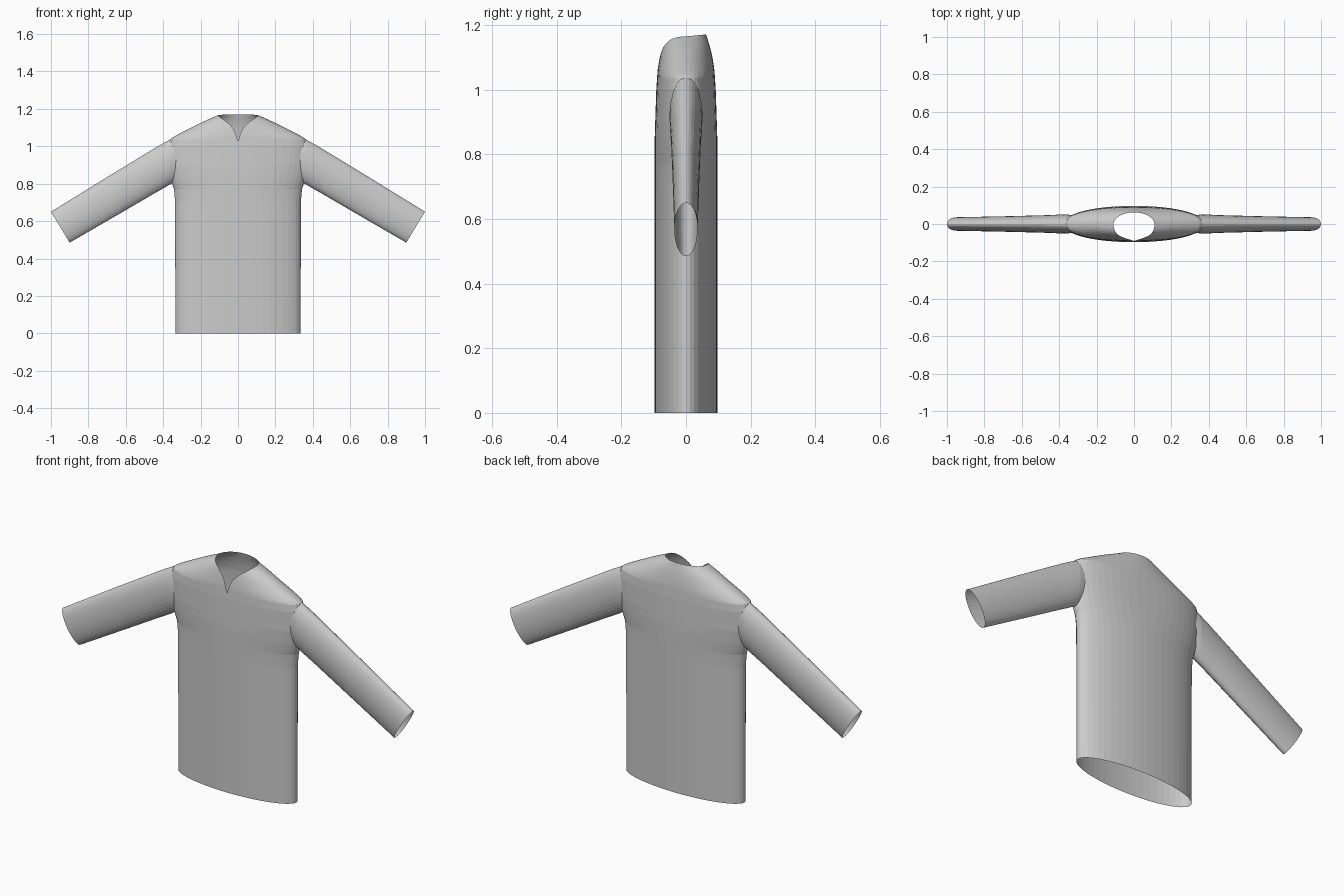
import bpy, bmesh
from math import sin, cos, pi, radians
from mathutils import Vector

cube = bpy.data.objects.get("Cube")
if cube:
    bpy.data.objects.remove(cube)

fabric = bpy.data.materials.new("grey fabric")
fabric.use_nodes = True
GREY = (0.6, 0.6, 0.6, 1)
fabric.diffuse_color = GREY
fabric.node_tree.nodes["Principled BSDF"].inputs["Base Color"].default_value = GREY

# Profiles by height: half width, half depth, roundness exponent, collar half opening
WIDTH = [(0, .335), (.7, .336), (.77, .342), (.82, .358), (.9, .372), (1, .374), (1.04, .362),
         (1.06, .328), (1.09, .27), (1.125, .2), (1.15, .145), (1.165, .11), (1.172, .105)]
DEPTH = [(0, .097), (.85, .097), (1, .092), (1.06, .088), (1.1, .082), (1.13, .075), (1.172, .062)]
ROUND = [(0, 2), (.75, 2), (.9, 2.2), (1.04, 2.2), (1.1, 2)]
COLLAR = [(1.025, 0), (1.06, .01), (1.09, .022), (1.11, .037), (1.13, .06), (1.165, .11)]


def sample(profile, z):
    """Linear interpolation along a profile."""
    if z <= profile[0][0]:
        return profile[0][1]
    for (a, p), (b, q) in zip(profile, profile[1:]):
        if z <= b:
            return p + (q - p) * (z - a) / (b - a)
    return profile[-1][1]


def body_point(angle, z):
    e = 2 / sample(ROUND, z)
    c, s = cos(angle), sin(angle)
    x = abs(c) ** e * (1 if c > 0 else -1) * sample(WIDTH, z)
    y = abs(s) ** e * (1 if s > 0 else -1) * sample(DEPTH, z)
    return Vector((x, y, z))


def neck_height(angle):
    """Height of the neckline: level at the back, dipping to a notch in front."""
    if sin(angle) > -1e-4:
        return 1.165 + .006 * max(0, sin(angle))
    low, high = 1.025, 1.165
    for _ in range(30):
        mid = (low + high) / 2
        if abs(body_point(angle, mid).x) >= sample(COLLAR, mid):
            low = mid
        else:
            high = mid
    return low


def loft(name, rings):
    """Open tube through closed rings of points."""
    bm = bmesh.new()
    loops = [[bm.verts.new(p) for p in ring] for ring in rings]
    n = len(loops[0])
    for a, b in zip(loops, loops[1:]):
        for i in range(n):
            j = (i + 1) % n
            bm.faces.new((a[i], a[j], b[j], b[i]))
    mesh = bpy.data.meshes.new(name)
    mesh.materials.append(fabric)
    obj = bpy.data.objects.new(name, mesh)
    bpy.context.collection.objects.link(obj)
    return obj, bm


# Body, with extra columns around the neck notch
angles = [i * 2 * pi / 48 for i in range(48)]
angles += [1.5 * pi + side * radians(d) for side in (-1, 1) for d in (1, 2, 3.5, 5.5, 10, 12.5)]
angles.sort()
tops = [neck_height(a) for a in angles]
rings = [[body_point(a, z) for a in angles]
         for z in (0, .4, .7, .74, .77, .8, .83, .86, .9, .94, .98, 1.0)]
ROWS = 18
for row in range(1, ROWS + 1):
    rings.append([body_point(a, 1 + (top - 1) * row / ROWS) for a, top in zip(angles, tops)])
body, bm = loft("body", rings)

# Open the armholes inside the sleeves
armholes = [f for f in bm.faces
            if abs(f.calc_center_median().x) > .3
            and all(abs(v.co.y) < .036 and .85 < v.co.z < 1.01 for v in f.verts)]
bmesh.ops.delete(bm, geom=armholes, context='FACES')
bm.to_mesh(body.data)
bm.free()

# Sleeves: each section has an upper point, a lower point and a half depth
SECTIONS = [((.30, 1.055), (.33, .815), .046), ((.36, 1.038), (.365, .795), .051),
            ((.42, 1.005), (.385, .783), .05), ((.50, .957), (.44, .752), .047),
            ((.70, .835), (.62, .647), .042), ((1.0, .65), (.90, .485), .036)]
for side, name in ((1, "left_sleeve"), (-1, "right_sleeve")):
    rings = []
    for (ux, uz), (lx, lz), depth in SECTIONS:
        upper, lower = Vector((ux * side, 0, uz)), Vector((lx * side, 0, lz))
        centre, half = (upper + lower) / 2, (upper - lower) / 2
        ring = [centre + half * cos(t) + Vector((0, depth * sin(t) * side, 0))
                for t in (i * 2 * pi / 32 for i in range(32))]
        rings.append(ring)
    sleeve, bm = loft(name, rings)
    bmesh.ops.recalc_face_normals(bm, faces=bm.faces)
    bm.to_mesh(sleeve.data)
    bm.free()
